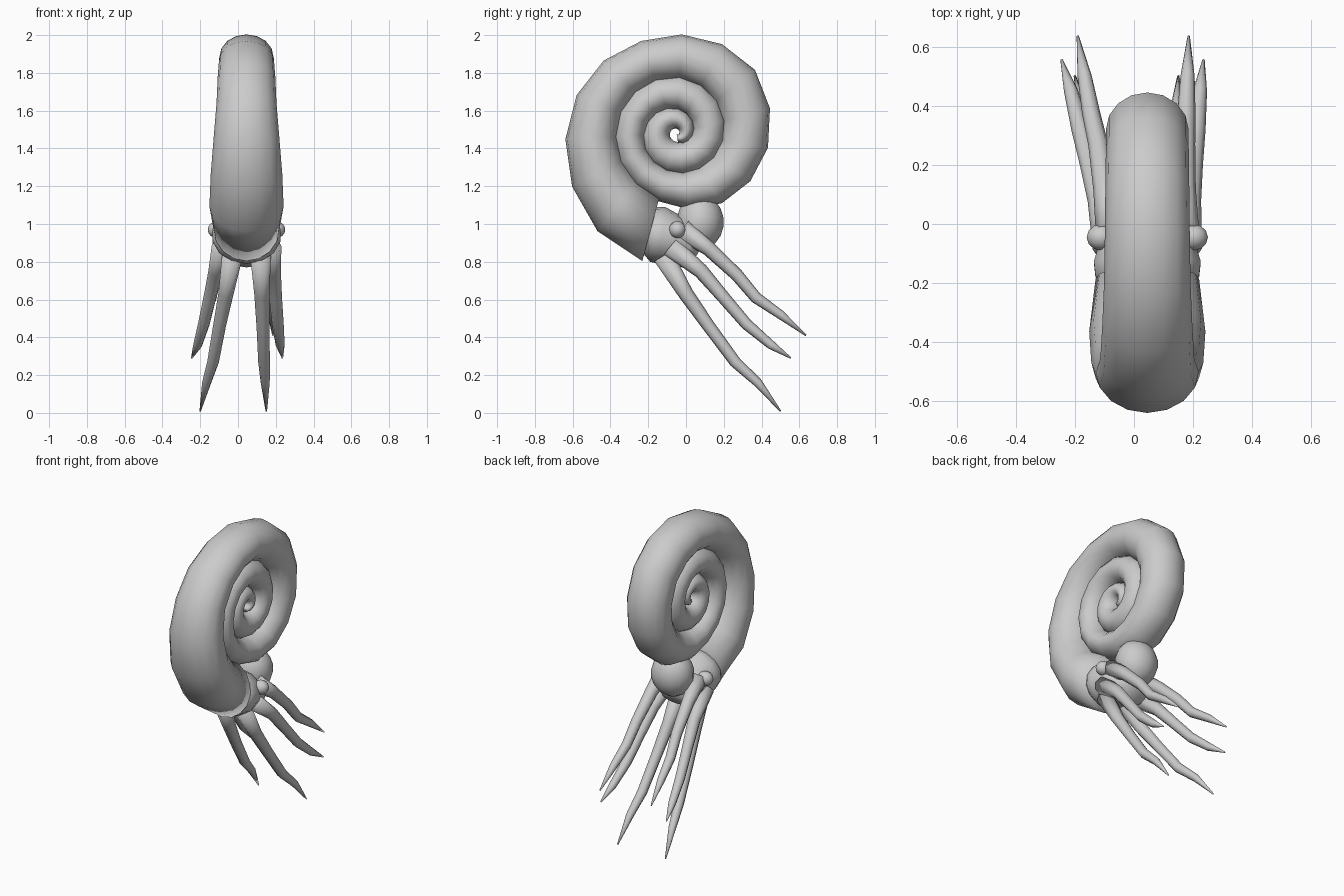
import bpy, bmesh, math
from mathutils import Vector

if "Cube" in bpy.data.objects:
    bpy.data.objects.remove(bpy.data.objects["Cube"])

MID = 0.045                       # x of the symmetry plane
CY, CZ = -0.05, 1.48              # spiral centre

grey = bpy.data.materials.new("pale_grey")
grey.use_nodes = True
grey.diffuse_color = (0.6, 0.6, 0.6, 1)
grey.node_tree.nodes["Principled BSDF"].inputs["Base Color"].default_value = grey.diffuse_color


def finish(name, bm):
    bmesh.ops.recalc_face_normals(bm, faces=bm.faces)
    for f in bm.faces:
        f.smooth = True
    mesh = bpy.data.meshes.new(name)
    bm.to_mesh(mesh)
    bm.free()
    mesh.materials.append(grey)
    obj = bpy.data.objects.new(name, mesh)
    bpy.context.collection.objects.link(obj)
    return obj


def loft(name, rings, sides):
    """Skin ellipses given as (centre, half-axis a, half-axis b)."""
    bm = bmesh.new()
    loops = []
    for c, a, b in rings:
        turn = [2 * math.pi * i / sides for i in range(sides)]
        loops.append([bm.verts.new(c + a * math.cos(t) + b * math.sin(t)) for t in turn])
    for p, q in zip(loops, loops[1:]):
        for i in range(sides):
            j = (i + 1) % sides
            bm.faces.new((p[i], p[j], q[j], q[i]))
    bm.faces.new(loops[0])
    bm.faces.new(loops[-1])
    return finish(name, bm)


def ball(name, centre, size, segments=12):
    bm = bmesh.new()
    bmesh.ops.create_uvsphere(bm, u_segments=segments, v_segments=segments // 2 + 2, radius=1)
    bmesh.ops.scale(bm, vec=size, verts=bm.verts)
    bmesh.ops.translate(bm, vec=centre, verts=bm.verts)
    return finish(name, bm)


# Coiled shell: angle, outer radius, half width, from aperture to core
COIL = [(255, .70, .175), (227, .66, .20), (199, .605, .185), (163, .57, .16),
        (107, .52, .145), (40, .535, .14), (-9, .49, .14), (-58, .44, .135),
        (-110, .365, .125), (-160, .34, .12), (-270, .31, .115), (-345, .27, .11),
        (-420, .23, .105), (-520, .19, .095), (-620, .14, .085), (-720, .09, .075),
        (-800, .05, .06), (-1200, .0, .05)]


def coil(angle):
    for (a0, r0, w0), (a1, r1, w1) in zip(COIL, COIL[1:]):
        if a1 <= angle <= a0:
            t = (a0 - angle) / (a0 - a1)
            return r0 + (r1 - r0) * t, w0 + (w1 - w0) * t


rings = []
for k in range(45):
    angle = 255 - 24 * k
    outer, width = coil(angle)
    inner = coil(max(angle - 360, -1200))[0] * 0.93
    rad = math.radians(angle)
    out = Vector((0, math.cos(rad), math.sin(rad)))
    centre = Vector((MID, CY, CZ)) + out * (outer + inner) / 2
    rings.append((centre, out * max((outer - inner) / 2, .004), Vector((width, 0, 0))))
loft("shell", rings, 16)

# Head: bottom (y, z), top (y, z), half width
HEAD = [((-.24, .86), (-.2, 1.06), .15), ((-.19, .80), (-.16, 1.09), .18),
        ((-.15, .79), (-.11, 1.09), .185), ((-.08, .79), (-.02, 1.04), .16),
        ((-.02, .77), (.06, .97), .14), ((.03, .79), (.09, .89), .09)]
rings = []
for (y0, z0), (y1, z1), width in HEAD:
    low, top = Vector((MID, y0, z0)), Vector((MID, y1, z1))
    rings.append(((low + top) / 2, (top - low) / 2, Vector((width, 0, 0))))
loft("head", rings, 14)

# Rounded lobe behind the head
ball("lobe", (MID, .075, 1.01), (.135, .125, .145), 14)

# Tentacles: (y, z) path shared by both sides, then base x offset and tip x per side
PATHS = {
    "upper": ([(-.02, .97), (.12, .87), (.27, .73), (.37, .61), (.5, .52), (.635, .41)], .12, (.185, -.19)),
    "middle": ([(-.08, .88), (.08, .75), (.2, .61), (.32, .47), (.45, .36), (.555, .29)], .13, (.235, -.245)),
    "lower": ([(-.12, .83), (0, .63), (.12, .46), (.26, .27), (.38, .16), (.5, .01)], .075, (.15, -.2)),
}
THICK = [.055, .04, .034, .031, .024, .004]
for level, (path, base, tips) in PATHS.items():
    for side, sign, tip in (("left", 1, tips[0]), ("right", -1, tips[1])):
        start = MID + sign * base
        pts = [Vector((start + (tip - start) * i / 5, y, z)) for i, (y, z) in enumerate(path)]
        rings = []
        for i, p in enumerate(pts):
            along = (pts[min(i + 1, 5)] - pts[max(i - 1, 0)]).normalized()
            a = along.cross(Vector((1, 0, 0))).normalized()
            rings.append((p, a * THICK[i], along.cross(a) * THICK[i]))
        loft(f"{level}_tentacle_{side}", rings, 8)

# Eyes
for side, sign in (("left", 1), ("right", -1)):
    ball(f"eye_{side}", (MID + sign * .155, -.045, .97), (.05, .045, .045))
